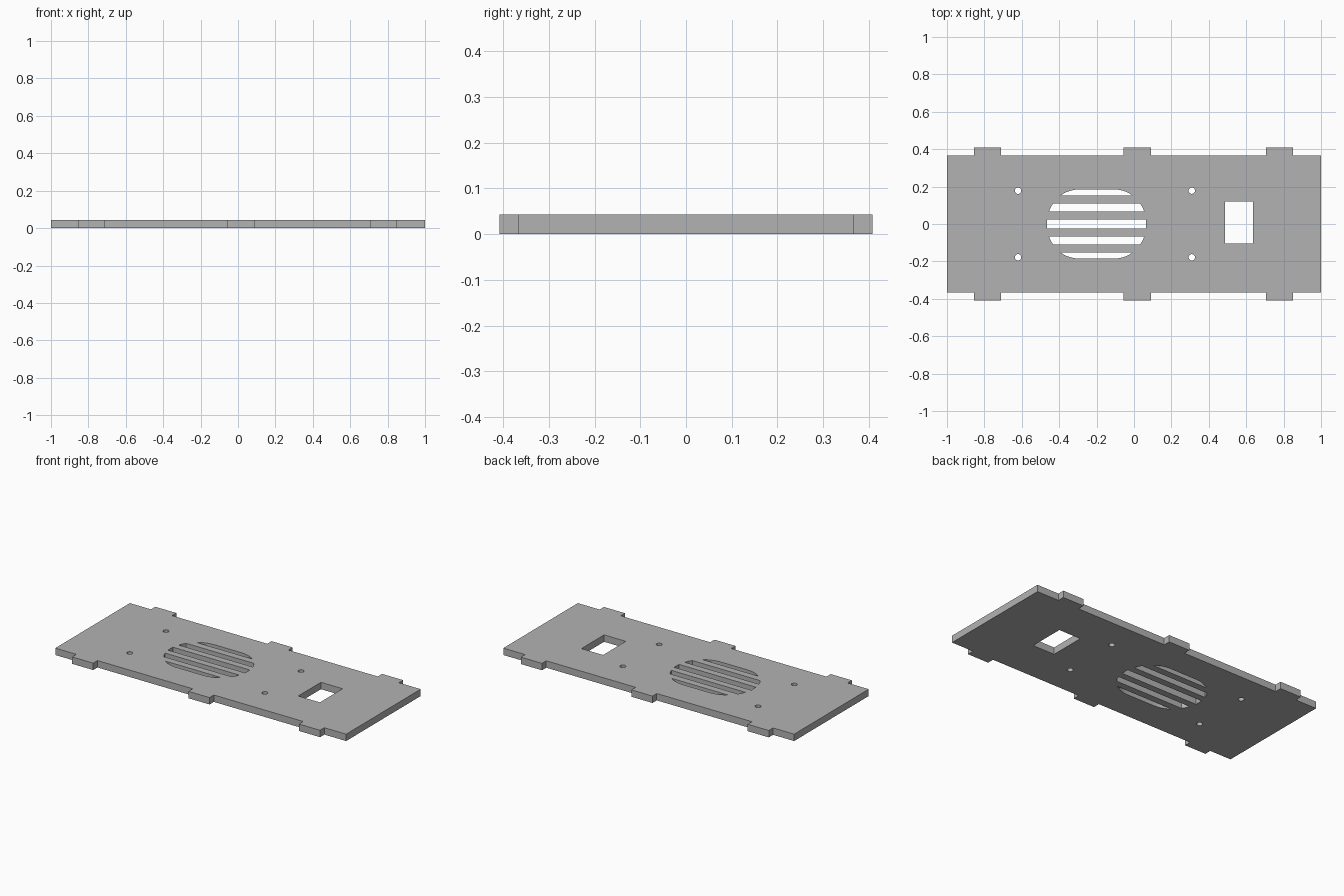
import bpy
import bmesh
from math import cos, sin, pi

THICK = 0.043
HALF_Y, TAB_Y = 0.366, 0.408
TABS = [(-0.855, -0.71), (-0.055, 0.09), (0.705, 0.85)]
GRILLE_X = -0.2

cube = bpy.data.objects.get("Cube")
if cube:
    bpy.data.objects.remove(cube, do_unlink=True)

metal = bpy.data.materials.new("plain grey")
metal.use_nodes = True
grey = (0.45, 0.45, 0.45, 1)
metal.diffuse_color = grey
metal.node_tree.nodes["Principled BSDF"].inputs["Base Color"].default_value = grey

curve = bpy.data.curves.new("panel_outline", "CURVE")
curve.dimensions = "2D"
curve.fill_mode = "BOTH"
curve.extrude = THICK / 2


def add_loop(points):
    """Closed straight-sided loop; loops inside the outline become holes."""
    spline = curve.splines.new("POLY")
    spline.points.add(len(points) - 1)
    for p, (x, y) in zip(spline.points, points):
        p.co = (x, y, 0, 1)
    spline.use_cyclic_u = True


def add_box(x0, x1, y0, y1):
    add_loop([(x0, y0), (x1, y0), (x1, y1), (x0, y1)])


def add_slot(side):
    """Slot symmetric about the grille centre, from (half width, y) pairs."""
    right = [(GRILLE_X + w, y) for w, y in side]
    left = [(GRILLE_X - w, y) for w, y in reversed(side)]
    add_loop(right + left)


# Panel outline with three tabs on the front and back edges
front = [(-1, -HALF_Y)]
for a, b in TABS:
    front += [(a, -HALF_Y), (a, -TAB_Y), (b, -TAB_Y), (b, -HALF_Y)]
front.append((1, -HALF_Y))
add_loop(front + [(x, -y) for x, y in reversed(front)])

# Fan grille slots
add_slot([(0.265, -0.024), (0.265, 0.024)])
inner = [(0.255, 0.066), (0.246, 0.088), (0.233, 0.109)]
outer = [(0.192, 0.152), (0.178, 0.162), (0.16, 0.171),
         (0.14, 0.178), (0.118, 0.183), (0.095, 0.185)]
for s in (1, -1):
    for side in (inner, outer):
        add_slot([(w, s * y) for w, y in side])

# Screw holes
for x in (-0.62, 0.309):
    for y in (-0.178, 0.178):
        add_loop([(x + 0.017 * cos(i * pi / 12), y + 0.017 * sin(i * pi / 12))
                  for i in range(24)])

# Rectangular socket opening
add_box(0.487, 0.636, -0.104, 0.119)

# Turn the extruded outline into a clean mesh
helper = bpy.data.objects.new("panel_outline", curve)
bpy.context.collection.objects.link(helper)
helper.location.z = THICK / 2
bpy.context.view_layer.update()
mesh = bpy.data.meshes.new_from_object(
    helper.evaluated_get(bpy.context.evaluated_depsgraph_get()))
mesh.transform(helper.matrix_world)
bpy.data.objects.remove(helper, do_unlink=True)

bm = bmesh.new()
bm.from_mesh(mesh)
bmesh.ops.remove_doubles(bm, verts=bm.verts, dist=0.0001)
bmesh.ops.recalc_face_normals(bm, faces=bm.faces)
bm.to_mesh(mesh)
bm.free()

mesh.name = "vented_panel"
mesh.materials.clear()
mesh.materials.append(metal)
panel = bpy.data.objects.new("vented_panel", mesh)
bpy.context.collection.objects.link(panel)

# Smooth walls of holes, sharp edges elsewhere
bpy.ops.object.select_all(action="DESELECT")
panel.select_set(True)
bpy.context.view_layer.objects.active = panel
bpy.ops.object.shade_smooth_by_angle(angle=pi / 6)
